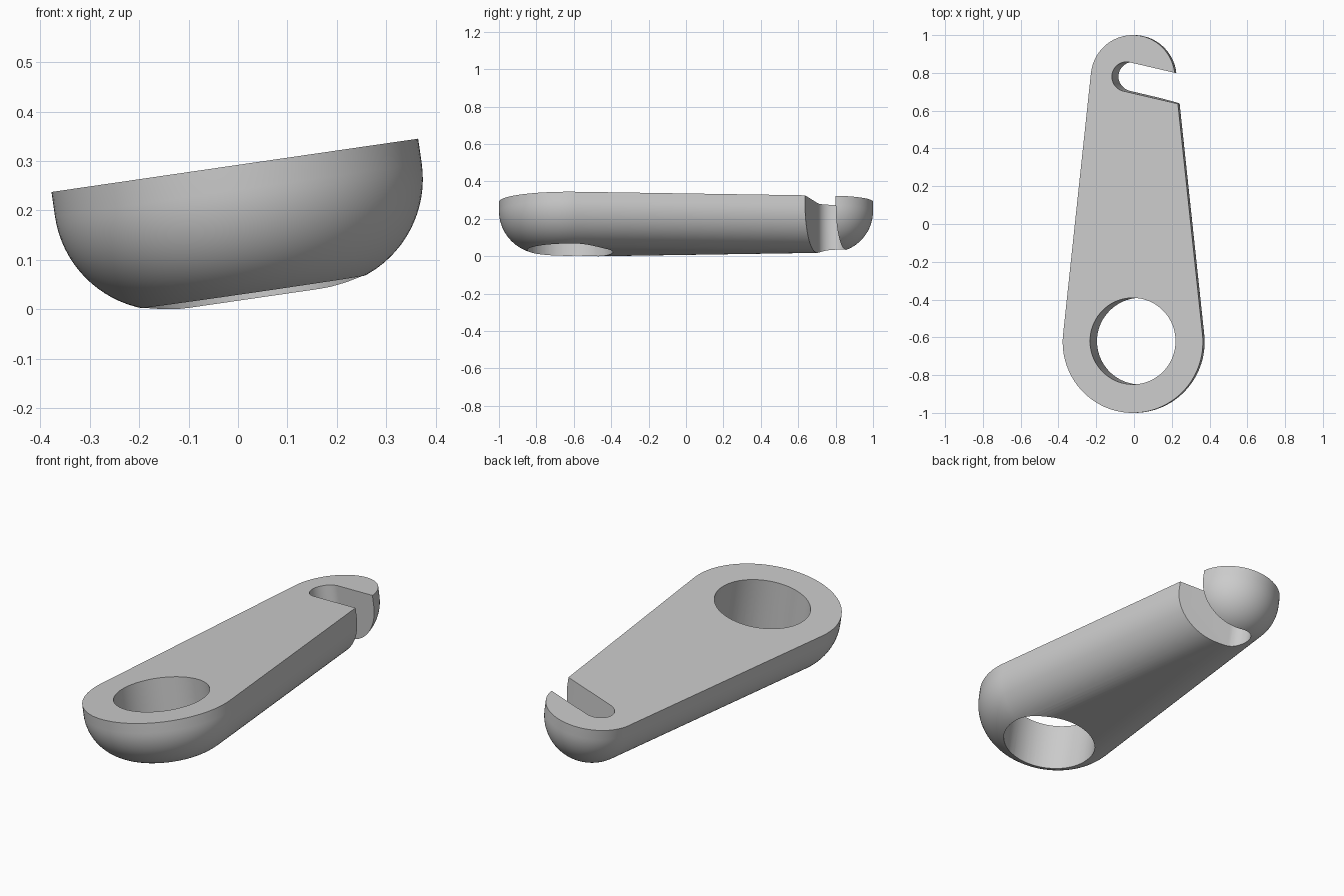
import bpy, bmesh
from math import sin, cos, pi, asin, radians
from mathutils import Matrix, Vector

cube = bpy.data.objects.get("Cube")
if cube:
    bpy.data.objects.remove(cube)

BIG_R, SMALL_R = 0.375, 0.225      # end radii of the tapered outline
BIG_Y, SMALL_Y = -0.625, 0.775     # end centres
FILLET, WALL = 0.222, 0.05         # rounded underside and straight rim
HOLE_R, SLOT_R = 0.229, 0.078


def arc(cx, cy, r, start, end, n):
    return [(cx + r * cos(start + (end - start) * i / n),
             cy + r * sin(start + (end - start) * i / n)) for i in range(n + 1)]


def outline(inset):
    """Two end arcs joined by tangent lines, moved inwards by inset."""
    a = asin((BIG_R - SMALL_R) / (SMALL_Y - BIG_Y))
    return (arc(0, SMALL_Y, SMALL_R - inset, a, pi - a, 48)
            + arc(0, BIG_Y, BIG_R - inset, pi - a, 2 * pi + a, 56))


def loft(name, rings):
    """Solid skinned through (outline, height) rings, capped at both ends."""
    bm = bmesh.new()
    loops = [[bm.verts.new((x, y, z)) for x, y in pts] for pts, z in rings]
    for upper, lower in zip(loops, loops[1:]):
        n = len(upper)
        for i in range(n):
            j = (i + 1) % n
            bm.faces.new((upper[i], upper[j], lower[j], lower[i]))
    bm.faces.new(loops[0])
    bm.faces.new(loops[-1])
    bmesh.ops.recalc_face_normals(bm, faces=bm.faces)
    mesh = bpy.data.meshes.new(name)
    bm.to_mesh(mesh)
    bm.free()
    obj = bpy.data.objects.new(name, mesh)
    bpy.context.collection.objects.link(obj)
    return obj


# Tapered arm with a rounded underside
steps = 20
rings = [(outline(0), 0)]
for i in range(steps + 1):
    t = pi / 2 * i / steps
    rings.append((outline(FILLET * (1 - cos(t))), -WALL - FILLET * sin(t)))
arm = loft("lever_arm", rings)

grey = bpy.data.materials.new("plain_grey")
grey.use_nodes = True
colour = (0.6, 0.6, 0.6, 1)
grey.diffuse_color = colour
grey.node_tree.nodes["Principled BSDF"].inputs["Base Color"].default_value = colour
arm.data.materials.append(grey)

# Cutters: pivot hole, and a slanted slot open on the left side
hole = arc(0, BIG_Y + 0.005, HOLE_R, 0, 2 * pi, 72)[:-1]
slot = arc(0, 0, SLOT_R, pi / 2, 3 * pi / 2, 24) + [(0.6, -SLOT_R), (0.6, SLOT_R)]
place = Matrix.Translation((-0.034, 0.78, 0)) @ Matrix.Rotation(radians(-13), 4, 'Z')
slot = [(place @ Vector((x, y, 0))).to_2d() for x, y in slot]

for name, pts in (("pivot_hole_cutter", hole), ("hook_slot_cutter", slot)):
    cutter = loft(name, [(pts, 0.2), (pts, -0.5)])
    cut = arm.modifiers.new(name, 'BOOLEAN')
    cut.operation, cut.solver, cut.object = 'DIFFERENCE', 'EXACT', cutter
    bpy.context.view_layer.objects.active = arm
    bpy.ops.object.modifier_apply(modifier=name)
    bpy.data.objects.remove(cutter)

# Tilt the arm sideways so its left edge is raised, and rest it on the ground
arm.data.transform(Matrix.Translation((-0.0065, 0, 0.291))
                   @ Matrix.Rotation(radians(-8.27), 4, 'Y'))
arm.data.transform(Matrix.Translation((0, 0, -min(v.co.z for v in arm.data.vertices))))

bpy.ops.object.select_all(action='DESELECT')
arm.select_set(True)
bpy.context.view_layer.objects.active = arm
bpy.ops.object.shade_smooth_by_angle(angle=radians(30))
